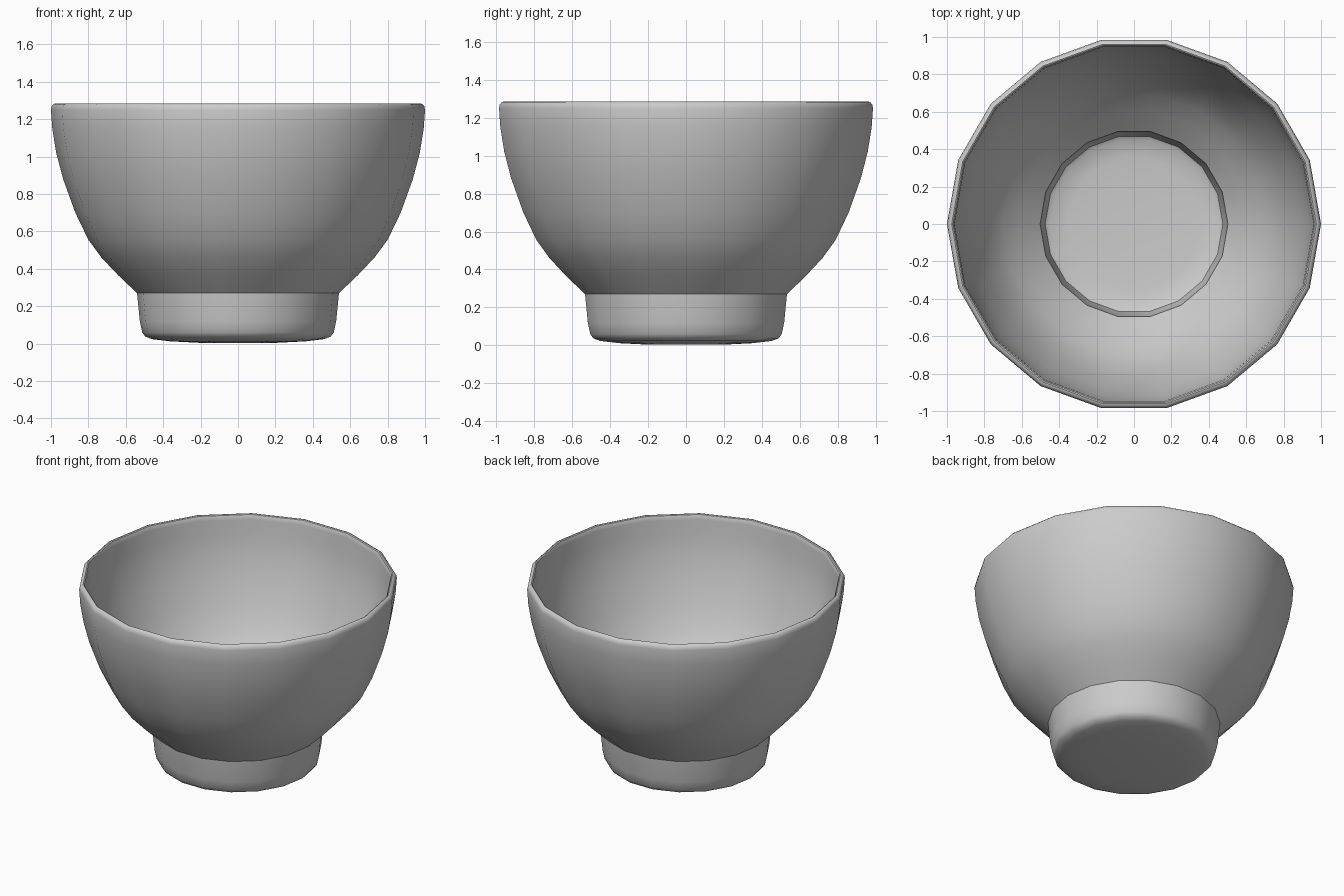
import bpy, bmesh
from math import cos, sin, tau, radians

if "Cube" in bpy.data.objects:
    bpy.data.objects.remove(bpy.data.objects["Cube"])

SIDES = 18

# Cross-section (radius, height): underside, foot, outer wall, rim, inner wall, floor
outer = [(0.20, 0.004), (0.36, 0.012), (0.46, 0.024), (0.495, 0.037), (0.512, 0.06),
         (0.525, 0.12), (0.54, 0.27), (0.64, 0.365), (0.73, 0.46), (0.80, 0.555),
         (0.87, 0.70), (0.935, 0.88), (0.972, 1.02), (0.993, 1.15), (1.0, 1.25)]
rim = [(0.996, 1.27), (0.985, 1.281), (0.975, 1.284), (0.968, 1.28), (0.962, 1.265)]
inner = [(0.96, 1.25), (0.953, 1.15), (0.933, 1.03), (0.897, 0.893), (0.833, 0.717),
         (0.767, 0.58), (0.70, 0.487), (0.61, 0.394), (0.502, 0.29), (0.486, 0.125),
         (0.475, 0.075), (0.455, 0.063), (0.36, 0.052), (0.20, 0.044)]
profile = outer + rim + inner

# Lathe the section into faceted-outline rings
bm = bmesh.new()
rings = [[bm.verts.new((r * cos(tau * i / SIDES), r * sin(tau * i / SIDES), z))
          for i in range(SIDES)] for r, z in profile]
for a, b in zip(rings, rings[1:]):
    for i in range(SIDES):
        j = (i + 1) % SIDES
        bm.faces.new((a[i], a[j], b[j], b[i]))

# Close underside and inside floor
bm.faces.new(rings[0][::-1])
bm.faces.new(rings[-1])
bmesh.ops.recalc_face_normals(bm, faces=bm.faces)

mesh = bpy.data.meshes.new("bowl")
bm.to_mesh(mesh)
bm.free()
bowl = bpy.data.objects.new("bowl", mesh)
bpy.context.collection.objects.link(bowl)

# Smooth walls, crisp crease where the foot meets the body
bpy.context.view_layer.objects.active = bowl
bowl.select_set(True)
bpy.ops.object.shade_smooth_by_angle(angle=radians(36))
